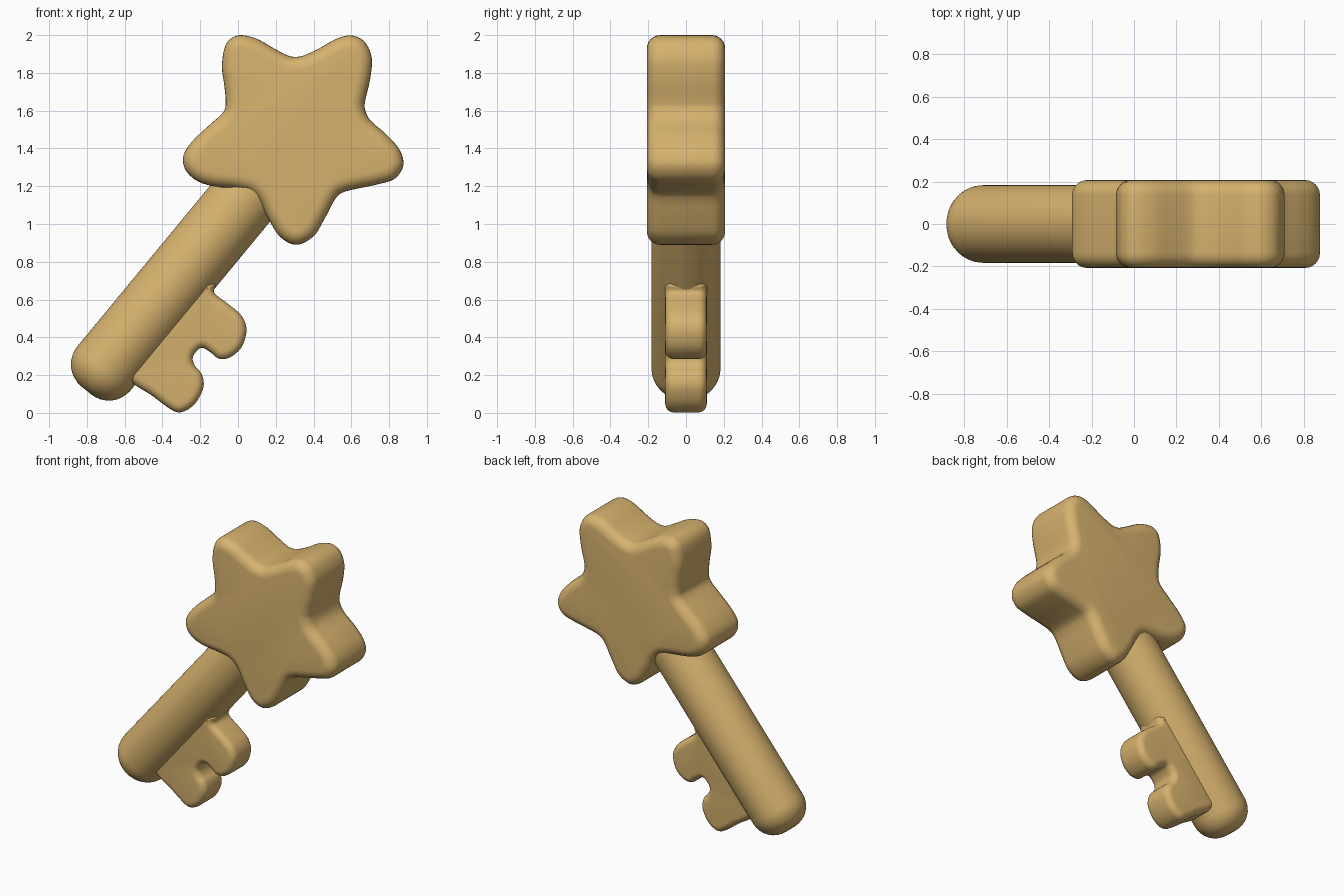
import bpy, bmesh, math
from mathutils import Vector

if "Cube" in bpy.data.objects:
    bpy.data.objects.remove(bpy.data.objects["Cube"])

gold = bpy.data.materials.new("warm gold")
gold.diffuse_color = (0.672, 0.445, 0.156, 1)
gold.use_nodes = True
gold.node_tree.nodes["Principled BSDF"].inputs["Base Color"].default_value = gold.diffuse_color


def finish(obj, name):
    obj.name = name
    obj.data.materials.append(gold)
    bpy.ops.object.select_all(action='DESELECT')
    obj.select_set(True)
    bpy.context.view_layer.objects.active = obj
    bpy.ops.object.shade_smooth_by_angle(angle=math.radians(40))


def smooth_loop(points, steps=5):
    """Closed Catmull-Rom curve through the points."""
    p = [Vector(q) for q in points]
    n, out = len(p), []
    for i in range(n):
        a, b, c, d = p[i - 1], p[i], p[(i + 1) % n], p[(i + 2) % n]
        for k in range(steps):
            t = k / steps
            out.append(0.5 * (2 * b + (c - a) * t + (2 * a - 5 * b + 4 * c - d) * t * t
                              + (3 * b - a - 3 * c + d) * t ** 3))
    return out


def rounded_slab(name, points, half, radius, segs=6):
    """Clockwise outline in x-z, thickened along y with rounded rims."""
    loop = smooth_loop(points)
    n = len(loop)
    inward = []
    for i in range(n):
        t = (loop[(i + 1) % n] - loop[i - 1]).normalized()
        inward.append(Vector((t.y, -t.x)))
    arc = [(radius * (1 - math.cos(a)), half - radius + radius * math.sin(a))
           for a in (math.pi / 2 * k / segs for k in range(segs + 1))]
    profile = [(d, -y) for d, y in reversed(arc)] + arc
    bm = bmesh.new()
    rings = []
    for d, y in profile:
        ring = []
        for p, m in zip(loop, inward):
            q = p + m * d
            ring.append(bm.verts.new((q.x, y, q.y)))
        rings.append(ring)
    for r0, r1 in zip(rings, rings[1:]):
        for i in range(n):
            j = (i + 1) % n
            bm.faces.new((r0[i], r0[j], r1[j], r1[i]))
    bm.faces.new(rings[0])
    bm.faces.new(rings[-1])
    bmesh.ops.recalc_face_normals(bm, faces=bm.faces)
    mesh = bpy.data.meshes.new(name)
    bm.to_mesh(mesh)
    bm.free()
    obj = bpy.data.objects.new(name, mesh)
    bpy.context.collection.objects.link(obj)
    finish(obj, name)


# Star shaped handle
rounded_slab("star_handle", [
    (0.015, 2.0), (0.10, 1.98), (0.19, 1.93), (0.26, 1.893), (0.305, 1.885), (0.35, 1.893),
    (0.43, 1.93), (0.52, 1.98), (0.60, 1.998), (0.67, 1.965), (0.708, 1.88), (0.70, 1.77),
    (0.675, 1.66), (0.672, 1.61), (0.70, 1.55), (0.79, 1.47), (0.857, 1.39), (0.875, 1.31),
    (0.83, 1.24), (0.74, 1.21), (0.63, 1.187), (0.55, 1.165), (0.51, 1.125), (0.46, 1.03),
    (0.40, 0.935), (0.31, 0.89), (0.225, 0.93), (0.165, 1.02), (0.12, 1.11), (0.07, 1.165),
    (-0.01, 1.187), (-0.13, 1.20), (-0.22, 1.23), (-0.28, 1.29), (-0.288, 1.365), (-0.24, 1.44),
    (-0.15, 1.525), (-0.08, 1.59), (-0.065, 1.64), (-0.072, 1.73), (-0.085, 1.83),
    (-0.072, 1.93), (-0.04, 1.98)], 0.207, 0.07)

# Toothed bit, its inner edge buried in the shaft
rounded_slab("key_bit", [
    (-0.122, 0.68), (-0.125, 0.635), (-0.05, 0.575), (0.018, 0.515), (0.045, 0.44), (0.02, 0.35),
    (-0.04, 0.295), (-0.10, 0.287), (-0.145, 0.32), (-0.19, 0.345), (-0.225, 0.32),
    (-0.24, 0.285), (-0.225, 0.245), (-0.192, 0.205), (-0.182, 0.14), (-0.215, 0.065),
    (-0.265, 0.018), (-0.32, 0.003), (-0.38, 0.035), (-0.46, 0.095), (-0.54, 0.145),
    (-0.59, 0.20), (-0.55, 0.30), (-0.40, 0.50), (-0.25, 0.66), (-0.18, 0.71)], 0.11, 0.045)

# Round shaft with a softened end
u, w = Vector((0.637, 0, 0.771)), Vector((0.771, 0, -0.637))
start, end = -0.42, 1.15
bpy.ops.mesh.primitive_cylinder_add(
    vertices=64, radius=0.183, depth=end - start,
    location=u * ((start + end) / 2) - w * 0.697,
    rotation=(0, math.atan2(u.x, u.z), 0))
shaft = bpy.context.object
finish(shaft, "key_shaft")
bevel = shaft.modifiers.new("soft_ends", 'BEVEL')
bevel.width = 0.15
bevel.segments = 8
bevel.limit_method = 'ANGLE'
# keep the bevel ahead of the smoothing modifier, if there is one
shaft.modifiers.move(len(shaft.modifiers) - 1, 0)
for poly in shaft.data.polygons:
    poly.use_smooth = True
for edge in shaft.data.edges:
    edge.use_edge_sharp = False
